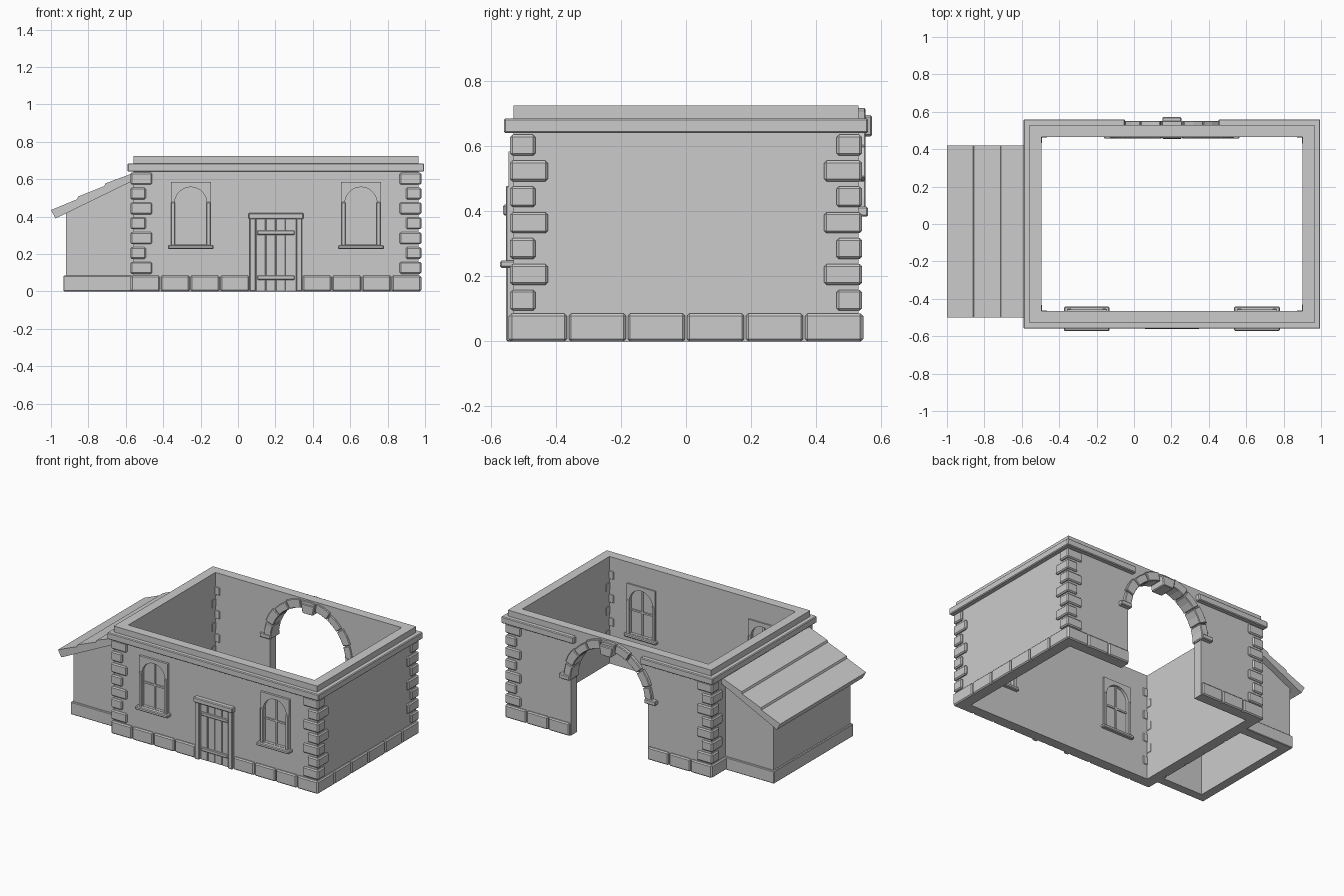
import bpy, bmesh
from math import sin, cos, pi, radians
from mathutils import Matrix

if "Cube" in bpy.data.objects:
    bpy.data.objects.remove(bpy.data.objects["Cube"])

stone = bpy.data.materials.new("stone_grey")
GREY = (0.6, 0.6, 0.6, 1)
stone.diffuse_color = GREY
stone.use_nodes = True
stone.node_tree.nodes["Principled BSDF"].inputs["Base Color"].default_value = GREY

CX = 0.2025                      # centre of the main block
OUT_X, IN_X = 0.7625, 0.698      # half sizes of the main walls
OUT_Y, IN_Y = 0.53, 0.466
TOP = 0.725
PLINTH = 0.085


def finish(name, mesh, bevel):
    obj = bpy.data.objects.new(name, mesh)
    bpy.context.collection.objects.link(obj)
    mesh.materials.clear()
    mesh.materials.append(stone)
    if bevel:
        mod = obj.modifiers.new("bevel", "BEVEL")
        mod.width = bevel
        mod.segments = 1
    return obj


def box(name, x, y, z, bevel=0.0):
    """Box from (low, high) ranges, x measured from the main block's centre."""
    spans = [sorted(r) for r in (x, y, z)]
    bm = bmesh.new()
    bmesh.ops.create_cube(bm, size=1)
    for v in bm.verts:
        v.co = [(a + b) / 2 + c * (b - a) for (a, b), c in zip(spans, v.co)]
        v.co.x += CX
    mesh = bpy.data.meshes.new(name)
    bm.to_mesh(mesh)
    bm.free()
    return finish(name, mesh, bevel)


def plate(name, loops, y, bevel=0.0):
    """Extrude x-z outlines (first is outer, others are holes) along y."""
    curve = bpy.data.curves.new(name, "CURVE")
    curve.dimensions = "2D"
    curve.fill_mode = "BOTH"
    curve.extrude = abs(y[1] - y[0]) / 2
    for pts in loops:
        spline = curve.splines.new("POLY")
        spline.points.add(len(pts) - 1)
        for p, (px, pz) in zip(spline.points, pts):
            p.co = (px, pz, 0, 1)
        spline.use_cyclic_u = True
    temp = bpy.data.objects.new(name + "_outline", curve)
    bpy.context.collection.objects.link(temp)
    bpy.context.view_layer.update()
    graph = bpy.context.evaluated_depsgraph_get()
    mesh = bpy.data.meshes.new_from_object(temp.evaluated_get(graph))
    bpy.data.objects.remove(temp)
    mesh.transform(Matrix.Translation((CX, sum(y) / 2, 0)) @ Matrix.Rotation(pi / 2, 4, "X"))
    bm = bmesh.new()
    bm.from_mesh(mesh)
    bmesh.ops.remove_doubles(bm, verts=bm.verts, dist=1e-5)
    bmesh.ops.recalc_face_normals(bm, faces=bm.faces)
    bm.to_mesh(mesh)
    bm.free()
    mesh.shade_flat()
    return finish(name, mesh, bevel)


def rect(x0, x1, z0, z1):
    return [(x0, z0), (x1, z0), (x1, z1), (x0, z1)]


def arc(cx, cz, r, steps):
    return [(cx + r * cos(pi * i / steps), cz + r * sin(pi * i / steps))
            for i in range(steps + 1)]


# Main walls: front with window holes, back with a large archway, plain sides
WIN_X = 0.455
holes = [rect(s * WIN_X - 0.1, s * WIN_X + 0.1, 0.245, 0.575) for s in (-1, 1)]
plate("front_wall", [rect(-OUT_X, OUT_X, 0, TOP)] + holes, (-OUT_Y, -IN_Y))
ARCH_R, SPRING = 0.29, 0.385
opening = [(ARCH_R, 0)] + arc(0, SPRING, ARCH_R, 24) + [(-ARCH_R, 0)]
plate("back_wall", [[(OUT_X, 0), (OUT_X, TOP), (-OUT_X, TOP), (-OUT_X, 0)] + opening[::-1]],
      (IN_Y, OUT_Y))
for s, side in ((-1, "right"), (1, "left")):
    box(side + "_wall", (s * IN_X, s * OUT_X), (-IN_Y, IN_Y), (0, TOP))

# Plinth stones
GAP = 0.003
PX, PY = 0.7775, 0.545


def stone_row(name, start, end, count, place):
    step = (end - start) / count
    for i in range(count):
        a = start + i * step
        x, y = place((a + GAP, a + step - GAP))
        box(name, x, y, (0, PLINTH), 0.007)


for s in (-1, 1):
    stone_row("front_plinth", s * PX, s * 0.14, 4,
              lambda r: (r, (-PY, -IN_Y - 0.002))) if s < 0 else \
        stone_row("front_plinth", 0.14, PX, 4, lambda r: (r, (-PY, -IN_Y - 0.002)))
    ends = (-PX, -ARCH_R) if s < 0 else (ARCH_R, PX)
    stone_row("back_plinth", *ends, 3, lambda r: (r, (IN_Y + 0.002, PY)))
    stone_row("side_plinth", -PY, PY, 6, lambda r: ((s * (IN_X + 0.002), s * PX), r))

# Corner quoins, alternating long and short
for sx in (-1, 1):
    for sy in (-1, 1):
        for i in range(7):
            lx, ly = (0.116, 0.078) if i % 2 == 0 else (0.082, 0.116)
            z = 0.094 + i * 0.0795
            box("quoin", (sx * (PX - lx), sx * PX), (sy * (0.541 - ly), sy * 0.541),
                (z, z + 0.064), 0.007)

# Cornice, interrupted above the archway
CZ = (0.64, 0.685)
CORN_X, CORN_Y = 0.793, 0.56
box("front_cornice", (-CORN_X, CORN_X), (-CORN_Y, -0.5), CZ, 0.005)
for s in (-1, 1):
    box("side_cornice", (s * 0.73, s * CORN_X), (-CORN_Y, CORN_Y), CZ, 0.005)
    box("back_cornice", (s * 0.25, s * CORN_X), (0.5, CORN_Y), CZ, 0.005)

# Archway stones, keystone and imposts
COUNT = 9
for i in range(COUNT):
    a0 = radians(180 / COUNT * i + 0.6)
    a1 = radians(180 / COUNT * (i + 1) - 0.6)
    if i == COUNT // 2:
        plate("keystone", [[(-0.04, 0.63), (0.04, 0.63), (0.052, 0.695), (-0.052, 0.695)]],
              (IN_Y - 0.012, 0.572), 0.005)
    r0, r1 = 0.28, 0.332 + 0.008 * (i % 2)
    mid = (a0 + a1) / 2
    pts = [(r * cos(a), SPRING + min(r * sin(a), 0.333))
           for r, angles in ((r0, (a0, mid, a1)), (r1, (a1, mid, a0))) for a in angles]
    plate("arch_stone", [pts], (IN_Y - 0.008, 0.552), 0.004)
for s in (-1, 1):
    box("arch_impost", (s * 0.28, s * 0.362), (IN_Y - 0.01, 0.56), (0.383, 0.414), 0.005)

# Arched windows with surround, pane, glazing bars, side posts and sill
for s in (-1, 1):
    wx = s * WIN_X
    arch_hole = [(wx + 0.086, 0.25)] + arc(wx, 0.472, 0.086, 14) + [(wx - 0.086, 0.25)]
    plate("window_surround", [rect(wx - 0.107, wx + 0.107, 0.24, 0.584), arch_hole],
          (-0.545, -0.456))
    box("window_pane", (wx - 0.09, wx + 0.09), (-0.525, -0.476), (0.245, 0.565))
    box("window_upright_bar", (wx - 0.006, wx + 0.006), (-0.532, -0.469), (0.25, 0.557))
    box("window_cross_bar", (wx - 0.086, wx + 0.086), (-0.532, -0.469), (0.4, 0.412))
    for e in (-1, 1):
        px = wx + e * 0.094
        box("window_post", (px - 0.011, px + 0.011), (-0.554, -0.452), (0.245, 0.477), 0.003)
    box("window_sill", (wx - 0.122, wx + 0.122), (-0.572, -0.442), (0.226, 0.248), 0.005)

# Plank door with frame, lintel and straps
for i in range(4):
    x = -0.108 + i * 0.054
    box("door_plank", (x + 0.002, x + 0.052), (-0.536, -0.5), (0, 0.39), 0.002)
for z in (0.062, 0.302):
    box("door_strap", (-0.1, 0.1), (-0.545, -0.52), (z, z + 0.024), 0.004)
for s in (-1, 1):
    box("door_post", (s * 0.108, s * 0.14), (-0.553, -0.5), (0, 0.39), 0.004)
box("door_lintel", (-0.147, 0.147), (-0.562, -0.5), (0.386, 0.42), 0.005)

# Lean-to on the right side: walls, base course and stepped roof
X0, X1 = -0.92 - CX, -0.56 - CX
YF, YB = -0.447, 0.377
THICK = 0.05


def roof_under(x):
    return 0.6 + (x - X1) * 0.49


box("lean_to_side", (X0, X0 + THICK), (YF, YB), (0, roof_under(X0) + 0.01))
for y0, y1 in ((YF, YF + THICK), (YB - THICK, YB)):
    plate("lean_to_end", [[(X0, 0), (X1, 0), (X1, roof_under(X1) + 0.01),
                           (X0, roof_under(X0) + 0.01)]], (y0, y1))
BASE = 0.013
box("lean_to_base_side", (X0 - BASE, X0 + THICK), (YF - BASE, YB + BASE), (0, PLINTH), 0.004)
for y in ((YF - BASE, YF + THICK), (YB - THICK, YB + BASE)):
    box("lean_to_base_end", (X0 - BASE, X1), y, (0, PLINTH), 0.004)
roof = [(-1.0, 0.435), (-0.86, 0.493), (-0.855, 0.507), (-0.715, 0.563), (-0.71, 0.577),
        (-0.555, 0.635), (-0.555, 0.595), (-0.975, 0.39)]
plate("lean_to_roof", [[(x - CX, z) for x, z in roof]], (-0.5, 0.42))
